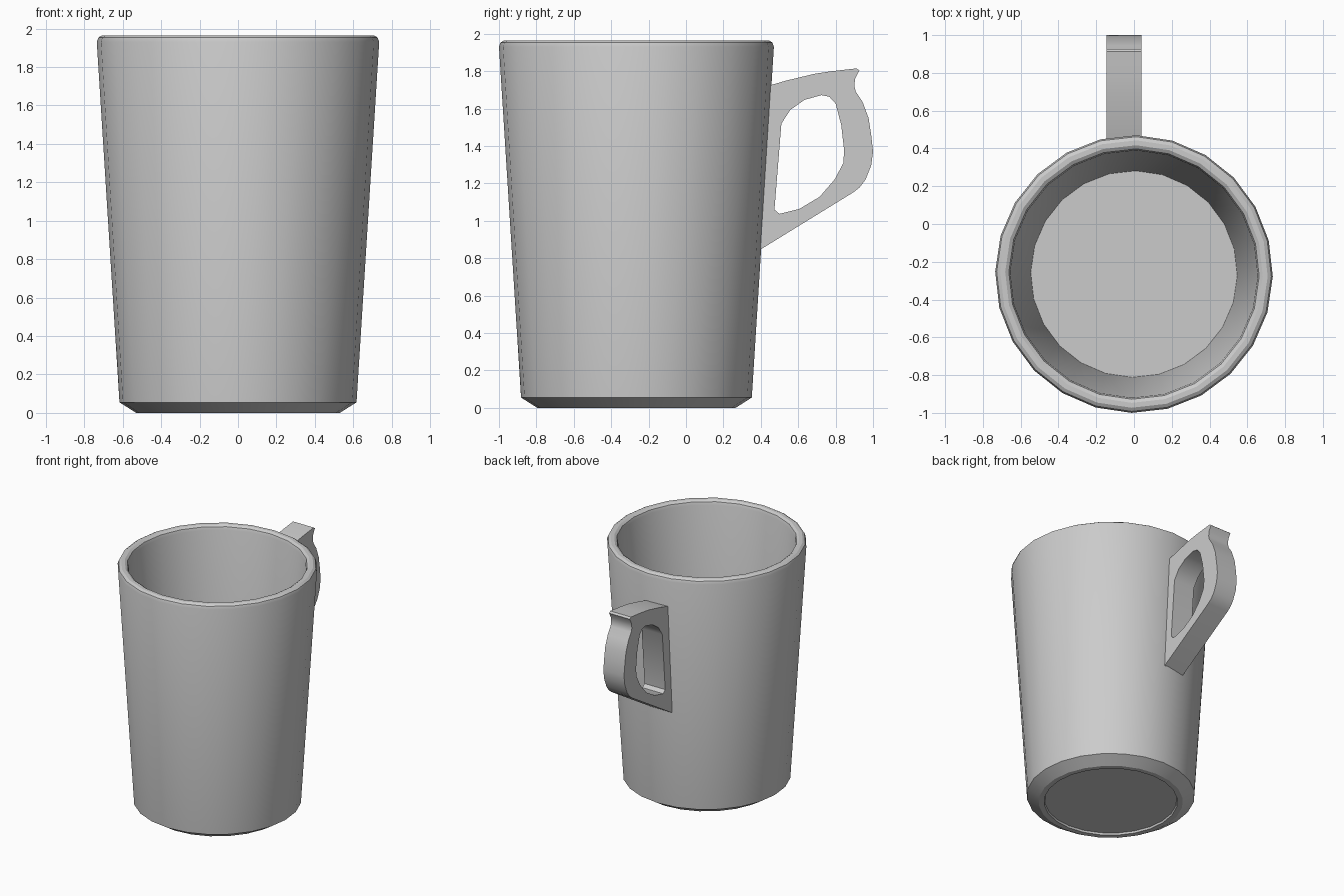
import bpy, bmesh, math
from mathutils import Matrix, Vector

cube = bpy.data.objects.get("Cube")
if cube:
    bpy.data.objects.remove(cube, do_unlink=True)

SIDES = 24
CENTRE_Y = -0.265

grey = bpy.data.materials.new("plain_grey")
grey.use_nodes = True
colour = (0.6, 0.6, 0.6, 1)
grey.diffuse_color = colour
grey.node_tree.nodes["Principled BSDF"].inputs["Base Color"].default_value = colour


def finish(obj, angle):
    """Give an object its colour and smooth it, keeping sharp edges."""
    obj.data.materials.clear()
    obj.data.materials.append(grey)
    bpy.ops.object.select_all(action="DESELECT")
    obj.select_set(True)
    bpy.context.view_layer.objects.active = obj
    bpy.ops.object.shade_smooth_by_angle(angle=math.radians(angle))


def lathe(name, profile):
    """Spin a (radius, height) profile that starts and ends in flat discs."""
    bm = bmesh.new()
    rings = []
    for radius, z in profile:
        turn = [math.tau * i / SIDES - math.radians(1) for i in range(SIDES)]
        rings.append([bm.verts.new((radius * math.cos(a), radius * math.sin(a), z)) for a in turn])
    for low, high in zip(rings, rings[1:]):
        for i in range(SIDES):
            j = (i + 1) % SIDES
            bm.faces.new((low[i], low[j], high[j], high[i]))
    bm.faces.new(rings[0][::-1])
    bm.faces.new(rings[-1])
    mesh = bpy.data.meshes.new(name)
    bm.to_mesh(mesh)
    bm.free()
    obj = bpy.data.objects.new(name, mesh)
    bpy.context.collection.objects.link(obj)
    return obj


# Cup: recessed foot, chamfer, tapered wall, rounded rim, inner wall and floor
cup = lathe("cup_body", [
    (0.485, 0.015), (0.49, 0), (0.53, 0), (0.617, 0.055),
    (0.735, 1.93), (0.727, 1.953), (0.708, 1.965), (0.682, 1.965),
    (0.663, 1.953), (0.655, 1.93), (0.547, 0.15)])
cup.location.y = CENTRE_Y
finish(cup, 30)

# Handle: flat outline with a thumb rest and a finger hole, given thickness
outer = [(0.42, 1.715), (0.457, 1.727), (0.537, 1.75), (0.687, 1.786), (0.78, 1.8),
         (0.912, 1.815), (0.927, 1.803), (0.904, 1.76), (0.9, 1.72), (0.908, 1.69),
         (0.944, 1.636), (0.976, 1.55), (0.99, 1.46), (1.0, 1.37), (0.99, 1.295),
         (0.96, 1.22), (0.93, 1.18), (0.896, 1.153), (0.404, 0.85), (0.37, 0.83)]
hole = [(0.51, 1.52), (0.559, 1.594), (0.634, 1.647), (0.725, 1.672), (0.767, 1.663),
        (0.8, 1.626), (0.83, 1.513), (0.845, 1.38), (0.842, 1.31), (0.794, 1.22),
        (0.714, 1.128), (0.607, 1.064), (0.5, 1.037), (0.473, 1.06)]
curve = bpy.data.curves.new("handle", "CURVE")
curve.dimensions = "2D"
curve.fill_mode = "BOTH"
curve.extrude = 0.0925
for points in (outer, hole):
    spline = curve.splines.new("POLY")
    spline.points.add(len(points) - 1)
    for p, (y, z) in zip(spline.points, points):
        p.co = (y, z, 0, 1)
    spline.use_cyclic_u = True
handle = bpy.data.objects.new("handle", curve)
bpy.context.collection.objects.link(handle)
handle.rotation_euler = (math.pi / 2, 0, math.pi / 2)
handle.location.x = -0.0525
bpy.ops.object.select_all(action="DESELECT")
handle.select_set(True)
bpy.context.view_layer.objects.active = handle
bpy.ops.object.convert(target="MESH")
handle = bpy.context.view_layer.objects.active

# Weld the caps to the edge band
bm = bmesh.new()
bm.from_mesh(handle.data)
bmesh.ops.remove_doubles(bm, verts=bm.verts, dist=0.0005)
bmesh.ops.recalc_face_normals(bm, faces=bm.faces)
bm.to_mesh(handle.data)
bm.free()
finish(handle, 35)
